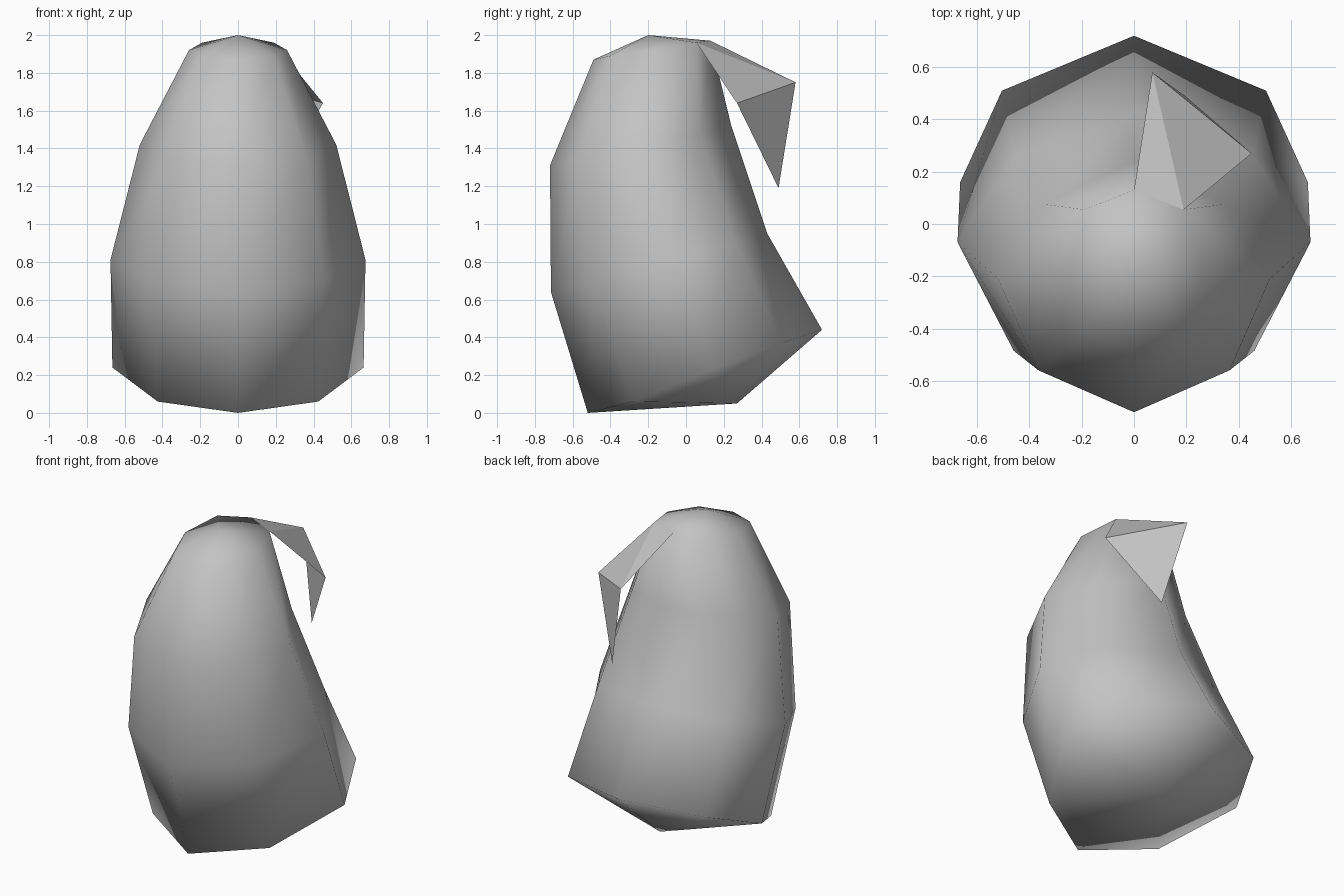
import bpy, bmesh

if "Cube" in bpy.data.objects:
    bpy.data.objects.remove(bpy.data.objects["Cube"], do_unlink=True)

GREY = (0.55, 0.55, 0.55, 1)
grey = bpy.data.materials.new("plain grey")
grey.use_nodes = True
grey.diffuse_color = GREY
grey.node_tree.nodes["Principled BSDF"].inputs["Base Color"].default_value = GREY


def finish(bm, name, smooth):
    mesh = bpy.data.meshes.new(name)
    bm.to_mesh(mesh)
    bm.free()
    mesh.materials.append(grey)
    for poly in mesh.polygons:
        poly.use_smooth = smooth
    obj = bpy.data.objects.new(name, mesh)
    bpy.context.collection.objects.link(obj)
    return obj


# Body: half rings from front to back, mirrored into eight-sided loops
half_rings = [
    [(0, -0.52, 0), (0.425, -0.28, 0.06), (0.665, 0.16, 0.24), (0.505, 0.51, 0.37), (0, 0.72, 0.44)],
    [(0, -0.715, 0.64), (0.46, -0.485, 0.7), (0.675, -0.07, 0.81), (0.455, 0.26, 0.9), (0, 0.43, 0.95)],
    [(0, -0.72, 1.31), (0.365, -0.56, 1.35), (0.52, -0.21, 1.42), (0.34, 0.075, 1.48), (0, 0.24, 1.52)],
    [(0, -0.49, 1.87), (0.185, -0.4, 1.89), (0.26, -0.18, 1.92), (0.19, 0.055, 1.96), (0, 0.13, 1.97)],
]
bm = bmesh.new()
loops = []
for half in half_rings:
    mirrored = [(-x, y, z) for x, y, z in reversed(half[1:-1])]
    loops.append([bm.verts.new(p) for p in half + mirrored])
bottom = bm.verts.new((0, 0.27, 0.05))
top = bm.verts.new((0, -0.2, 2.0))
sides = len(loops[0])
for i in range(sides):
    j = (i + 1) % sides
    for low, high in zip(loops, loops[1:]):
        bm.faces.new((low[i], low[j], high[j], high[i]))
    bm.faces.new((loops[0][j], loops[0][i], bottom))
    bm.faces.new((loops[-1][i], loops[-1][j], top))
bmesh.ops.recalc_face_normals(bm, faces=bm.faces)
finish(bm, "body", True)

# Drooping crest: a folded sheet rooted on the top ring, with a pointed tip
bm = bmesh.new()
root_right, root_left, bend_left, bend_right, tip = [bm.verts.new(p) for p in (
    half_rings[-1][4], half_rings[-1][3],
    (0.45, 0.27, 1.64), (0.07, 0.58, 1.75), (0.195, 0.49, 1.19))]
bm.faces.new((root_right, root_left, bend_right))
bm.faces.new((root_left, bend_left, bend_right))
bm.faces.new((bend_right, bend_left, tip))
finish(bm, "crest", False)
